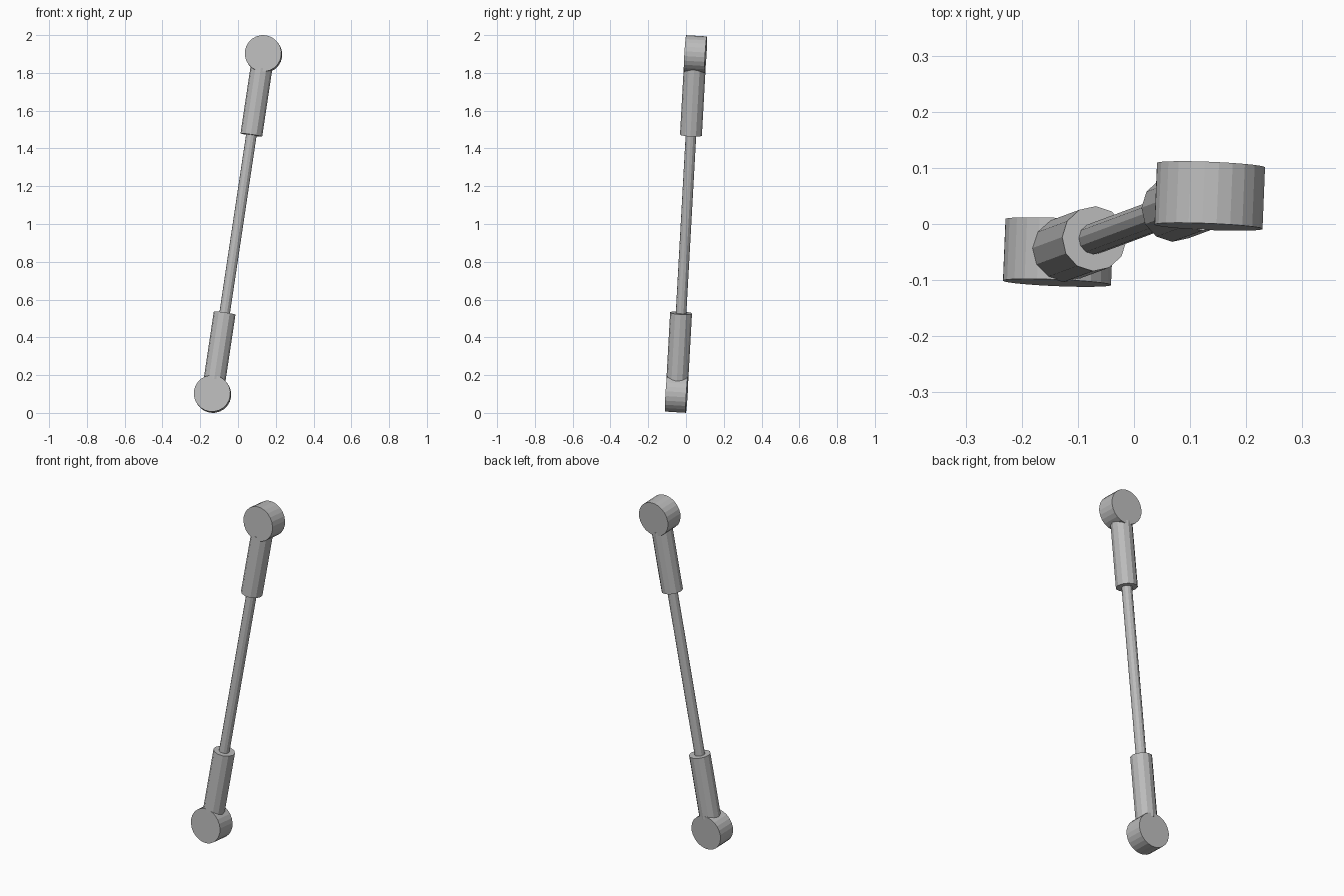
import bpy
from mathutils import Vector, Matrix

cube = bpy.data.objects.get("Cube")
if cube:
    bpy.data.objects.remove(cube, do_unlink=True)

# One grey metal for the whole link
grey = bpy.data.materials.new("grey_metal")
grey.use_nodes = True
colour = (0.5, 0.5, 0.5, 1)
grey.diffuse_color = colour
grey.node_tree.nodes["Principled BSDF"].inputs["Base Color"].default_value = colour

# Link frame: along the rod, along the pivot pins, and across both
top = Vector((0.135, 0.05, 0.9))
along = top.normalized()
pin = Vector((0.05, 1, 0))
pin = (pin - along * pin.dot(along)).normalized()
across = pin.cross(along)
centre = Vector((0, 0, 1))


def cylinder(name, start, end, radius, sides, side_axis):
    """Flat-sided cylinder between two points."""
    axis = (end - start).normalized()
    bpy.ops.mesh.primitive_cylinder_add(vertices=sides, radius=radius, depth=(end - start).length)
    obj = bpy.context.object
    obj.name = name
    turn = Matrix((side_axis, axis.cross(side_axis), axis)).transposed().to_4x4()
    obj.matrix_world = Matrix.Translation((start + end) / 2) @ turn
    obj.data.materials.append(grey)
    return obj


# Thin rod between the sleeves
cylinder("rod", centre - along * 0.5, centre + along * 0.5, 0.028, 12, across)

# Sleeve and pivot barrel at each end
for name, sign in (("lower", -1), ("upper", 1)):
    pivot = centre + top * sign
    cylinder(name + "_sleeve", centre + along * sign * 0.477,
             pivot - along * sign * 0.078, 0.058, 12, across)
    cylinder(name + "_barrel", pivot - pin * 0.055, pivot + pin * 0.055, 0.097, 24, across)
